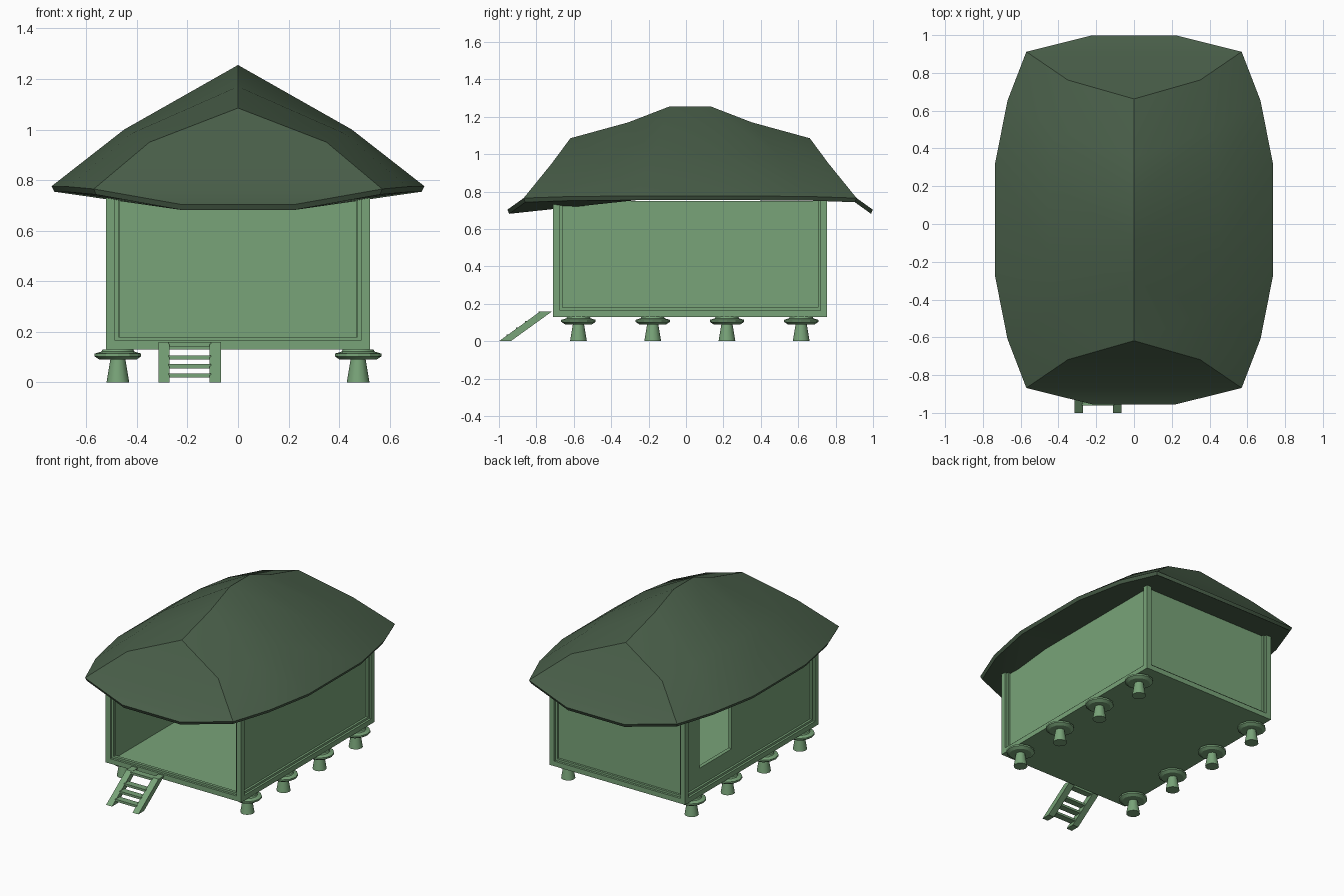
import bpy
import bmesh
from math import cos, sin, tau

old = bpy.data.objects.get("Cube")
if old:
    bpy.data.objects.remove(old, do_unlink=True)


def make_material(name, color):
    mat = bpy.data.materials.new(name)
    mat.use_nodes = True
    mat.diffuse_color = color
    mat.node_tree.nodes["Principled BSDF"].inputs["Base Color"].default_value = color
    return mat


WOOD = make_material("light green wood", (0.19, 0.37, 0.19, 1))
THATCH = make_material("dark green roof", (0.066, 0.112, 0.066, 1))


def finish(name, bm, mat, smooth=False):
    bmesh.ops.recalc_face_normals(bm, faces=bm.faces)
    mesh = bpy.data.meshes.new(name)
    bm.to_mesh(mesh)
    bm.free()
    mesh.materials.append(mat)
    obj = bpy.data.objects.new(name, mesh)
    bpy.context.collection.objects.link(obj)
    if smooth:
        bpy.ops.object.select_all(action="DESELECT")
        obj.select_set(True)
        bpy.context.view_layer.objects.active = obj
        bpy.ops.object.shade_smooth_by_angle(angle=0.52)
    return obj


def prism(name, x0, x1, outline):
    """Extrude a (y, z) outline from x0 to x1."""
    bm = bmesh.new()
    ends = [[bm.verts.new((x, y, z)) for y, z in outline] for x in (x0, x1)]
    for ring in ends:
        bm.faces.new(ring)
    for i in range(len(outline)):
        j = (i + 1) % len(outline)
        bm.faces.new((ends[0][i], ends[0][j], ends[1][j], ends[1][i]))
    return finish(name, bm, WOOD)


def box(name, x0, x1, y0, y1, z0, z1):
    return prism(name, x0, x1, [(y0, z0), (y1, z0), (y1, z1), (y0, z1)])


# Main frame dimensions
X, FRONT, BACK = 0.522, -0.71, 0.755
BASE, FLOOR, TOP = 0.13, 0.165, 0.75
POST, TRIM, STEP = 0.036, 0.014, 0.015

box("floor", -X, X, FRONT, BACK, BASE, FLOOR)

# Corner posts with a stepped inner trim on both faces
for sx, side in ((-1, "right"), (1, "left")):
    for y, sy, end in ((FRONT, 1, "front"), (BACK, -1, "back")):
        box(f"{end}_{side}_post", sx * X, sx * (X - POST), y, y + sy * POST, FLOOR, TOP)
        box(f"{end}_{side}_side_trim", sx * (X - STEP), sx * (X - POST),
            y + sy * POST, y + sy * (POST + TRIM), FLOOR, TOP)
        box(f"{end}_{side}_end_trim", sx * (X - POST), sx * (X - POST - TRIM),
            y + sy * STEP, y + sy * POST, FLOOR, TOP)
    box(f"{side}_sill_trim", sx * (X - STEP), sx * (X - POST),
        FRONT + POST, BACK - POST, FLOOR, FLOOR + TRIM)
for y, sy, end in ((FRONT, 1, "front"), (BACK, -1, "back")):
    box(f"{end}_sill_trim", POST - X, X - POST, y + sy * STEP, y + sy * POST, FLOOR, FLOOR + TRIM)

# Walls, the front stays open and the right wall has a window
OUT, IN = X - 0.03, X - 0.056
Y0, Y1 = FRONT + STEP, BACK - 0.03
WIN0, WIN1, SILL, HEAD = 0.2, 0.555, 0.3, 0.7
box("left_wall", IN, OUT, Y0 + STEP, Y1, FLOOR, TOP)
box("back_wall", -OUT, OUT, Y1 - 0.026, Y1, FLOOR, TOP)
for name, span in {
    "right_wall_front": (Y0 + STEP, WIN0, FLOOR, TOP),
    "right_wall_back": (WIN1, Y1, FLOOR, TOP),
    "right_wall_below_window": (WIN0, WIN1, FLOOR, SILL),
    "right_wall_above_window": (WIN0, WIN1, HEAD, TOP),
}.items():
    box(name, -OUT, -IN, *span)


# Turned stilts with a wide flat cap
def stilt(name, x, y, sides=12):
    profile = [(0.045, 0), (0.03, 0.09), (0.072, 0.09), (0.092, 0.103),
               (0.092, 0.114), (0.065, 0.122), (0.06, 0.131)]
    bm = bmesh.new()
    rings = [[bm.verts.new((x + r * cos(tau * i / sides), y + r * sin(tau * i / sides), z))
              for i in range(sides)] for r, z in profile]
    for a, b in zip(rings, rings[1:]):
        for i in range(sides):
            j = (i + 1) % sides
            bm.faces.new((a[i], a[j], b[j], b[i]))
    bm.faces.new(rings[0])
    bm.faces.new(rings[-1])
    finish(name, bm, WOOD, smooth=True)


for side, x in (("right", -0.475), ("left", 0.475)):
    for i in range(4):
        stilt(f"{side}_stilt_{i + 1}", x, -0.575 + i * 0.397)

# Sloping ladder
for side, x in (("right", -0.315), ("left", -0.112)):
    prism(f"ladder_{side}_rail", x, x + 0.045,
          [(-1, 0), (-0.937, 0), (-0.715, 0.16), (-0.778, 0.16)])
for i, z in enumerate((0.02, 0.056, 0.091, 0.143)):
    y = -0.998 + z * 1.39
    box(f"ladder_rung_{i + 1}", -0.275, -0.107, y + 0.01, y + 0.055, z, z + 0.016)

# Curved hip roof: ridge, middle and eave point of each half station
MID_Y = 0.022
HALF = [
    [(0, 0.64, 1.085), (0.35, 0.74, 0.95), (0.57, 0.89, 0.765)],
    [(0, 0.33, 1.17), (0.42, 0.475, 0.985), (0.67, 0.63, 0.774)],
    [(0, 0.11, 1.255), (0.45, 0.2, 1.0), (0.737, 0.29, 0.776)],
]
LIP = (0.22, 0.977, 0.703)
bm = bmesh.new()
cache = {}


def point(p, sx, sy, under=False):
    x, y, z = p
    if under:
        x, y, z = x * 0.985, y * 0.99, z - 0.022
    key = (round(sx * x, 4), round(sy * y + MID_Y, 4), round(z, 4))
    if key not in cache:
        cache[key] = bm.verts.new(key)
    return cache[key]


stations = [(s, -1) for s in HALF] + [(s, 1) for s in reversed(HALF)]
for sx in (-1, 1):
    # Long slopes
    for (a, ya), (b, yb) in zip(stations, stations[1:]):
        for k in range(2):
            bm.faces.new((point(a[k], sx, ya), point(a[k + 1], sx, ya),
                          point(b[k + 1], sx, yb), point(b[k], sx, yb)))
    # Eave band
    eave = [(LIP, -1)] + [(s[2], sy) for s, sy in stations] + [(LIP, 1)]
    for (a, ya), (b, yb) in zip(eave, eave[1:]):
        bm.faces.new((point(a, sx, ya), point(b, sx, yb),
                      point(b, sx, yb, True), point(a, sx, ya, True)))
    # Side pieces of the front soffit
    for a, b in zip(eave[1:3], eave[2:4]):
        bm.faces.new((point(LIP, sx, -1, True), point(a[0], sx, -1, True),
                      point(b[0], sx, -1, True)))
for sy in (-1, 1):
    # Hipped ends
    ridge, middle, corner = HALF[0]
    bm.faces.new((point(ridge, 1, sy), point(middle, -1, sy), point(middle, 1, sy)))
    for a, b in ((middle, corner), (corner, LIP)):
        bm.faces.new((point(a, -1, sy), point(a, 1, sy), point(b, 1, sy), point(b, -1, sy)))
    bm.faces.new([point(LIP, s, sy, u) for s, u in ((-1, False), (1, False), (1, True), (-1, True))])
# Middle strip of the soffit
strip = [eave[0]] + eave[3:]
for (a, ya), (b, yb) in zip(strip, strip[1:]):
    bm.faces.new((point(a, -1, ya, True), point(a, 1, ya, True),
                  point(b, 1, yb, True), point(b, -1, yb, True)))
finish("roof", bm, THATCH, smooth=True)
